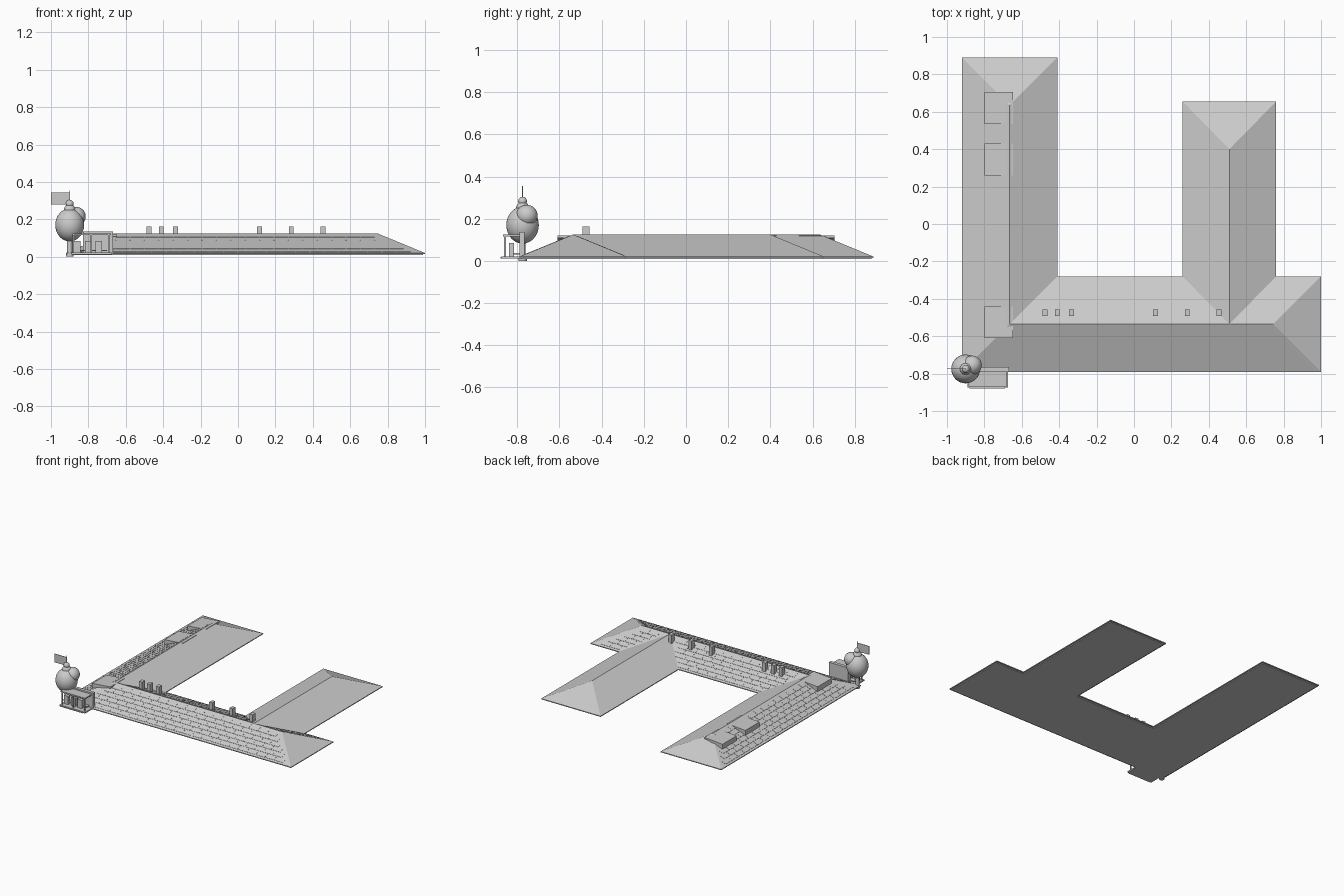
import bpy, bmesh, math
from mathutils import Vector

if "Cube" in bpy.data.objects:
    bpy.data.objects.remove(bpy.data.objects["Cube"])

EAVE, RIDGE, HALF = 0.02, 0.125, 0.255
SLOPE = (RIDGE - EAVE) / HALF


def mesh_object(name, verts, faces):
    me = bpy.data.meshes.new(name)
    me.from_pydata(verts, [], faces)
    bm = bmesh.new()
    bm.from_mesh(me)
    bmesh.ops.recalc_face_normals(bm, faces=bm.faces)
    bm.to_mesh(me)
    bm.free()
    ob = bpy.data.objects.new(name, me)
    bpy.context.collection.objects.link(ob)
    return ob


def box(name, x0, x1, y0, y1, z0, z1):
    bpy.ops.mesh.primitive_cube_add(size=1, location=((x0 + x1) / 2, (y0 + y1) / 2, (z0 + z1) / 2))
    ob = bpy.context.object
    ob.name = name
    ob.scale = (x1 - x0, y1 - y0, z1 - z0)
    return ob


def ball(name, x, y, z, r, rz=None):
    bpy.ops.mesh.primitive_uv_sphere_add(segments=32, ring_count=16, radius=1, location=(x, y, z))
    ob = bpy.context.object
    ob.name = name
    ob.scale = (r, r, rz or r)
    bpy.ops.object.shade_smooth()


def rod(name, x, y, z0, z1, r):
    bpy.ops.mesh.primitive_cylinder_add(vertices=16, radius=r, depth=z1 - z0, location=(x, y, (z0 + z1) / 2))
    ob = bpy.context.object
    ob.name = name
    bpy.ops.object.shade_smooth_by_angle()


def prism(name, outline, z0, z1):
    n = len(outline)
    verts = [(x, y, z0) for x, y in outline] + [(x, y, z1) for x, y in outline]
    faces = [list(range(n)), list(range(n, 2 * n))]
    faces += [[i, (i + 1) % n, (i + 1) % n + n, i + n] for i in range(n)]
    return mesh_object(name, verts, faces)


# Footprint: front wing with two rear wings
outline = [(-0.92, -0.79), (1, -0.79), (1, -0.28), (0.76, -0.28), (0.76, 0.655), (0.26, 0.655),
           (0.26, -0.28), (-0.41, -0.28), (-0.41, 0.89), (-0.92, 0.89)]
prism("eaves_slab", outline, 0.014, EAVE)
inset = 0.01
inner = [(-0.92 + inset, -0.79 + inset), (1 - inset, -0.79 + inset), (1 - inset, -0.28 - inset),
         (0.76 - inset, -0.28 - inset), (0.76 - inset, 0.655 - inset), (0.26 + inset, 0.655 - inset),
         (0.26 + inset, -0.28 - inset), (-0.41 - inset, -0.28 - inset), (-0.41 - inset, 0.89 - inset),
         (-0.92 + inset, 0.89 - inset)]
prism("ground_plate", inner, 0.008, 0.014)

# Hipped roof: eave corners 0-9, ridge points 10-14
ridge = [(-0.665, -0.535), (0.51, -0.535), (0.745, -0.535), (0.51, 0.40), (-0.665, 0.635)]
verts = [(x, y, EAVE) for x, y in outline] + [(x, y, RIDGE) for x, y in ridge]
faces = [(0, 1, 12, 11, 10), (1, 2, 12), (2, 3, 11, 12), (3, 4, 13, 11), (4, 5, 13), (5, 6, 11, 13),
         (6, 7, 10, 11), (7, 8, 14, 10), (8, 9, 14), (9, 0, 10, 14)]
mesh_object("hipped_roof", verts, faces)


# Thin roof panels in rows, laid on a slope
def panels(name, place, spans, rows=6, width=0.077, gap=0.003, lift=0.0015):
    verts, faces = [], []
    pitch = (HALF - 0.03) / rows
    for r in range(rows):
        d0 = 0.015 + r * pitch
        d1 = d0 + pitch - gap
        for span in spans:
            a, b = span(d0, d1)
            count = int((b - a) / width)
            start = (a + b - count * width) / 2
            for c in range(count):
                s0 = start + c * width
                s1 = s0 + width - gap
                k = len(verts)
                for h in (0, lift):
                    for s, d in ((s0, d0), (s1, d0), (s1, d1), (s0, d1)):
                        x, y = place(s, d)
                        verts.append((x, y, EAVE + d * SLOPE + h))
                faces += [[k + i for i in f] for f in
                          ((4, 5, 6, 7), (0, 1, 5, 4), (1, 2, 6, 5), (2, 3, 7, 6), (3, 0, 4, 7))]
    mesh_object(name, verts, faces)


panels("front_roof_panels", lambda s, d: (s, -0.79 + d), [lambda a, b: (-0.92 + b, 1 - b)])
panels("courtyard_roof_panels", lambda s, d: (s, -0.28 - d),
       [lambda a, b: (-0.41 - a, 0.26 + a), lambda a, b: (0.76 - a, 1 - b)])
panels("left_roof_panels", lambda s, d: (-0.92 + d, s), [lambda a, b: (-0.79 + b, 0.89 - b)])

# Shed dormers on the left slope
for y0 in (-0.61, 0.26, 0.535):
    y1 = y0 + 0.17
    prof = [(-0.8, 0.068), (-0.8, 0.108), (-0.648, 0.121), (-0.648, 0.108), (-0.67, 0.108)]
    v = [(x, y, z) for y in (y0, y1) for x, z in prof]
    mesh_object("dormer", v, [range(5), range(5, 10)] + [(i, (i + 1) % 5, (i + 1) % 5 + 5, i + 5) for i in range(5)])

# Chimneys
for x in (-0.475, -0.41, -0.335, 0.115, 0.285, 0.455):
    box("chimney", x - 0.013, x + 0.013, -0.492, -0.457, 0.09, 0.162)

# Entrance porch
box("porch_floor", -0.89, -0.675, -0.875, -0.765, 0.012, 0.022)
box("porch_step", -0.88, -0.69, -0.88, -0.87, 0.012, 0.018)
box("porch_roof", -0.885, -0.68, -0.868, -0.765, 0.116, 0.125)
box("porch_back_wall", -0.83, -0.668, -0.79, -0.765, 0.02, 0.136)
for x in (-0.88, -0.785, -0.69):
    box("porch_post", x - 0.004, x + 0.004, -0.862, -0.854, 0.02, 0.118)
for x in (-0.86, -0.80, -0.745):
    box("porch_counter", x - 0.018, x + 0.018, -0.84, -0.815, 0.02, 0.085)
box("porch_bench", -0.87, -0.70, -0.82, -0.785, 0.03, 0.037)

# Round topped corner tower with flag
X, Y = -0.9, -0.775
rod("tower_base", X, Y, 0, 0.02, 0.02)
rod("tower_stem", X, Y, 0.015, 0.12, 0.014)
ball("tower_large_bulb", X, Y, 0.17, 0.077, 0.088)
ball("tower_side_bulb", -0.865, -0.755, 0.215, 0.051)
ball("tower_upper_bulb", X, Y, 0.25, 0.031)
ball("tower_finial", X, Y, 0.283, 0.021)
rod("flag_pole", X, Y, 0.29, 0.355, 0.002)
box("flag", -1.0, X, Y - 0.0015, Y + 0.0015, 0.278, 0.343)
